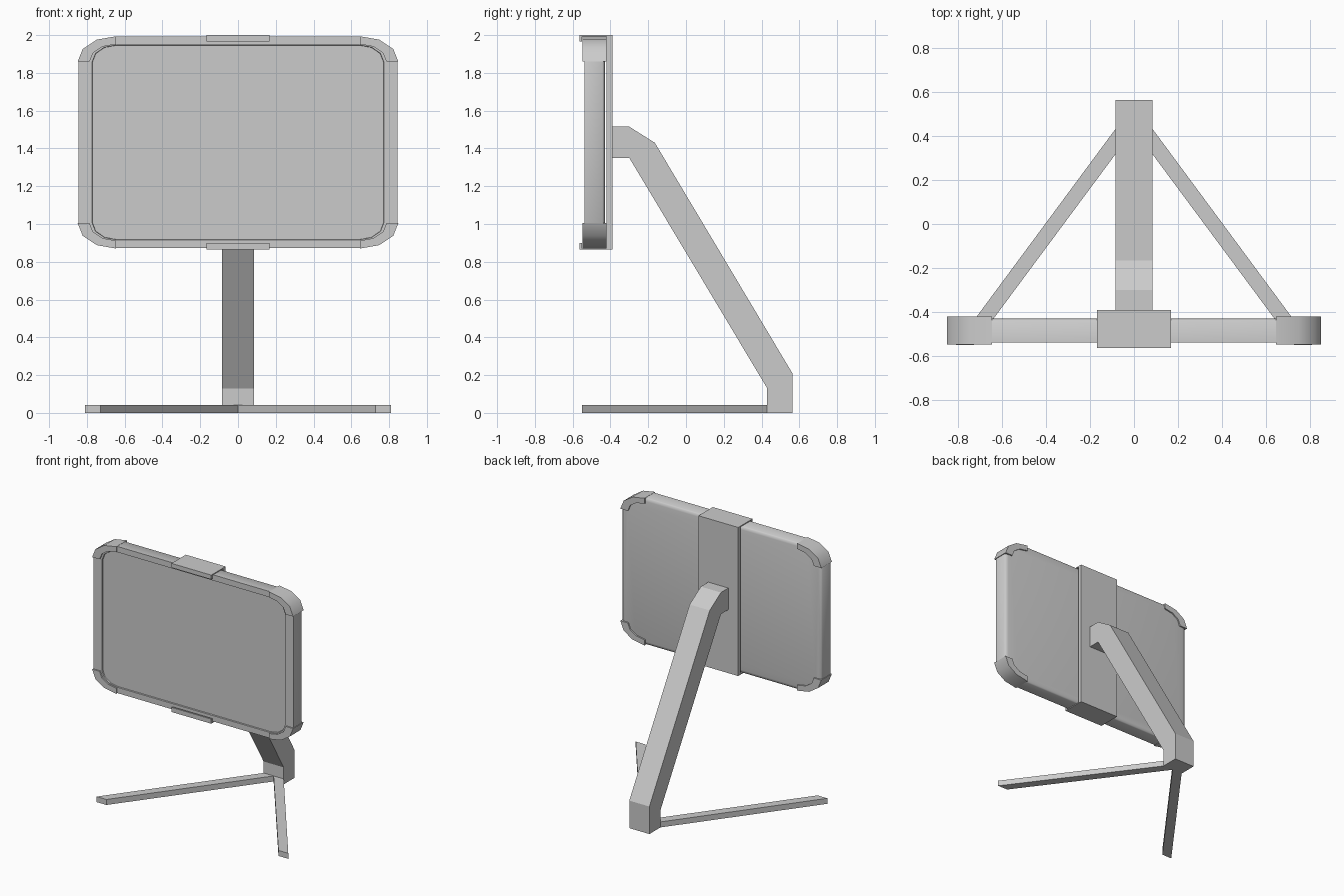
import bpy, bmesh
from math import sin, cos, pi, radians

if "Cube" in bpy.data.objects:
    bpy.data.objects.remove(bpy.data.objects["Cube"])

CZ = 1.432          # height of the tablet centre
STEPS = 3           # segments per rounded corner


def finish(name, bm, smooth=None):
    bmesh.ops.recalc_face_normals(bm, faces=bm.faces[:])
    mesh = bpy.data.meshes.new(name)
    bm.to_mesh(mesh)
    bm.free()
    obj = bpy.data.objects.new(name, mesh)
    bpy.context.collection.objects.link(obj)
    if smooth:
        bpy.ops.object.select_all(action='DESELECT')
        obj.select_set(True)
        bpy.context.view_layer.objects.active = obj
        bpy.ops.object.shade_smooth_by_angle(angle=radians(smooth))
    return obj


def loft(name, rings, smooth=None):
    """Skin equal-length rings of 3D points and cap both ends."""
    bm = bmesh.new()
    loops = [[bm.verts.new(p) for p in ring] for ring in rings]
    n = len(loops[0])
    for a, b in zip(loops, loops[1:]):
        for i in range(n):
            j = (i + 1) % n
            bm.faces.new((a[i], a[j], b[j], b[i]))
    bm.faces.new(loops[0])
    bm.faces.new(loops[-1])
    return finish(name, bm, smooth)


def arc(cx, cz, rx, rz, start):
    return [(cx + rx * cos(t), cz + rz * sin(t))
            for t in (start + pi / 2 * k / STEPS for k in range(STEPS + 1))]


def rounded(y, hw, hh, rx, rz):
    pts = []
    for k, (sx, sz) in enumerate([(1, 1), (-1, 1), (-1, -1), (1, -1)]):
        pts += arc(sx * (hw - rx), CZ + sz * (hh - rz), rx, rz, k * pi / 2)
    return [(x, y, z) for x, z in pts]


def side_profile(name, pts, half):
    """Extrude a (y, z) profile symmetrically along x."""
    return loft(name, [[(x, y, z) for y, z in pts] for x in (-half, half)])


# Tablet with softened back edge and slightly recessed screen
loft("tablet", [
    rounded(-0.430, 0.815, 0.535, 0.17, 0.105),
    rounded(-0.434, 0.837, 0.554, 0.192, 0.124),
    rounded(-0.442, 0.844, 0.560, 0.199, 0.130),
    rounded(-0.537, 0.844, 0.560, 0.199, 0.130),
    rounded(-0.537, 0.772, 0.516, 0.130, 0.090),
    rounded(-0.527, 0.770, 0.514, 0.128, 0.088),
], smooth=45)

# Four corner guards
for sx, side in ((-1, "left"), (1, "right")):
    for sz, level in ((-1, "lower"), (1, "upper")):
        band = arc(0.645, 0.428, 0.204, 0.134, 0)
        band += arc(0.645, 0.428, 0.141, 0.092, 0)[::-1]
        loft(f"corner_guard_{level}_{side}",
             [[(sx * x, y, CZ + sz * z) for x, z in band] for y in (-0.548, -0.42)],
             smooth=45)

# C-shaped clamp gripping the tablet top and bottom
side_profile("clamp", [
    (-0.39, 0.865), (-0.39, 2.0), (-0.563, 2.0), (-0.563, 1.967),
    (-0.55, 1.967), (-0.55, 1.993), (-0.42, 1.993), (-0.42, 0.871),
    (-0.55, 0.871), (-0.55, 0.9), (-0.563, 0.9), (-0.563, 0.865)], 0.168)

# Bent support arm
side_profile("support_arm", [
    (-0.39, 1.515), (-0.30, 1.515), (-0.165, 1.43), (0.563, 0.21),
    (0.563, 0), (0.43, 0), (0.43, 0.13), (-0.30, 1.35), (-0.39, 1.35)], 0.085)

# Two splayed feet
for sx, side in ((-1, "left"), (1, "right")):
    foot = [(0, 0.43), (0, 0.545), (0.81, -0.55), (0.727, -0.55)]
    loft(f"foot_{side}", [[(sx * x, y, z) for x, y in foot] for z in (0, 0.042)])
